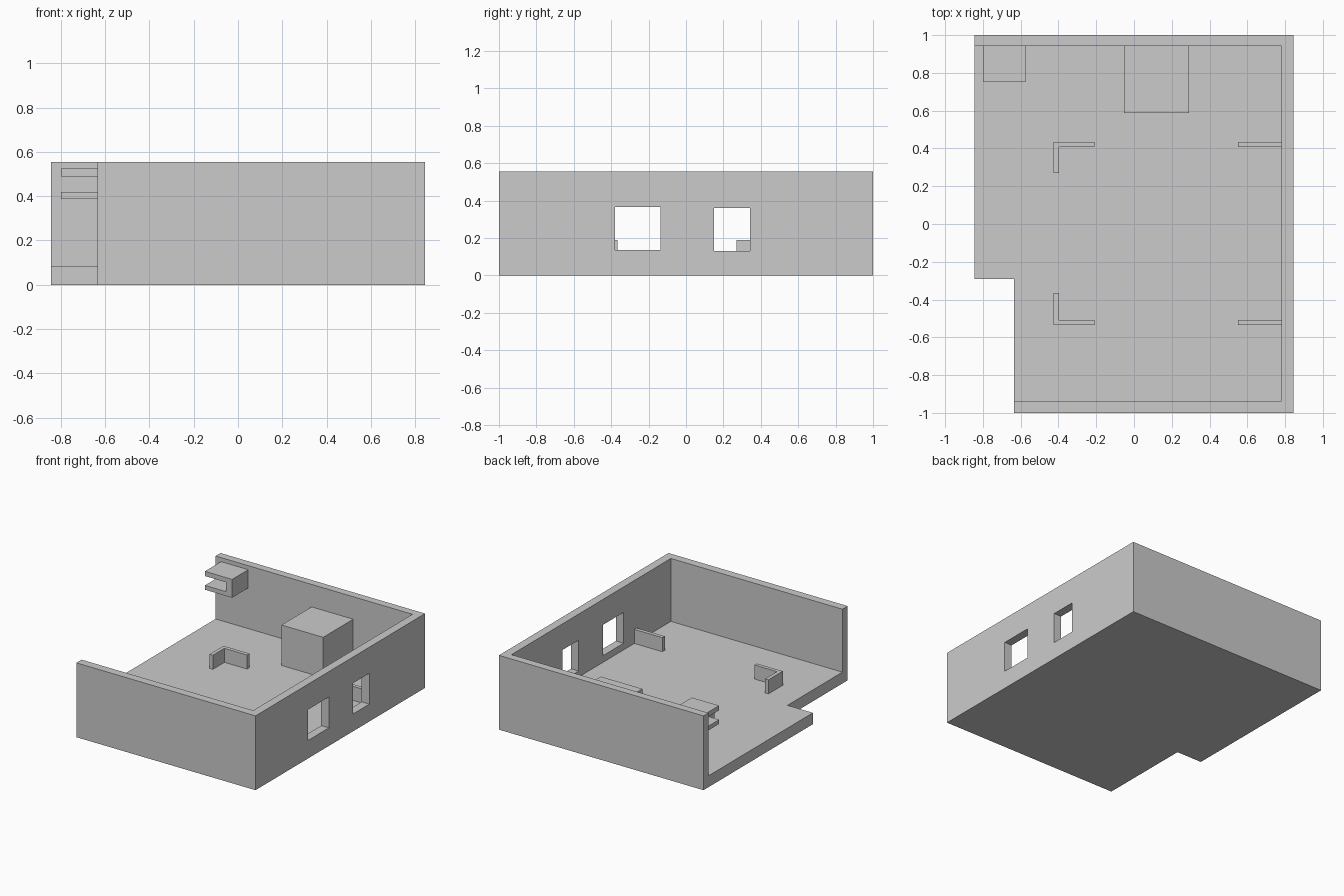
import bpy
import bmesh

default = bpy.data.objects.get("Cube")
if default:
    bpy.data.objects.remove(default, do_unlink=True)

# Single plain grey
GREY = (0.6, 0.6, 0.6, 1.0)
grey = bpy.data.materials.new("plain_grey")
grey.use_nodes = True
grey.diffuse_color = GREY
grey.node_tree.nodes["Principled BSDF"].inputs["Base Color"].default_value = GREY


def prism(name, outline, low, high, axis="z"):
    """Extrude an outline along z, or an x-z outline along y."""
    bm = bmesh.new()
    if axis == "z":
        verts = [bm.verts.new((a, b, low)) for a, b in outline]
        step = (0, 0, high - low)
    else:
        verts = [bm.verts.new((a, low, b)) for a, b in outline]
        step = (0, high - low, 0)
    face = bm.faces.new(verts)
    grown = bmesh.ops.extrude_face_region(bm, geom=[face], use_keep_orig=True)
    moved = [g for g in grown["geom"] if isinstance(g, bmesh.types.BMVert)]
    bmesh.ops.translate(bm, vec=step, verts=moved)
    bmesh.ops.recalc_face_normals(bm, faces=bm.faces[:])
    mesh = bpy.data.meshes.new(name)
    bm.to_mesh(mesh)
    bm.free()
    mesh.materials.append(grey)
    obj = bpy.data.objects.new(name, mesh)
    bpy.context.collection.objects.link(obj)
    return obj


def box(name, x0, x1, y0, y1, z0, z1):
    return prism(name, [(x0, y0), (x1, y0), (x1, y1), (x0, y1)], z0, z1)


def cut(target, cutter):
    mod = target.modifiers.new("cut", "BOOLEAN")
    mod.operation = "DIFFERENCE"
    mod.solver = "EXACT"
    mod.object = cutter
    cutter.hide_render = True
    bpy.context.view_layer.objects.active = target
    bpy.ops.object.modifier_apply(modifier=mod.name)
    bpy.data.objects.remove(cutter, do_unlink=True)


FLOOR, TOP, LOW_WALL = 0.085, 0.555, 0.19
LEFT, RIGHT, INNER = -0.845, 0.845, 0.782
NOTCH_X, NOTCH_Y = -0.635, -0.29

# Room shell: notched footprint, hollowed and open on one side
shell = prism("room_shell", [(NOTCH_X, -1), (RIGHT, -1), (RIGHT, 1), (LEFT, 1),
                             (LEFT, NOTCH_Y), (NOTCH_X, NOTCH_Y)], 0, TOP)
cut(shell, box("hollow_cutter", -1.5, INNER, -0.938, 0.942, FLOOR, 1))

# Two windows in the side wall
for y0, y1, z0, z1 in [(-0.38, -0.135, 0.135, 0.365), (0.15, 0.342, 0.13, 0.36)]:
    cut(shell, box("window_cutter", 0.7, 0.95, y0, y1, z0, z1))

# Low corner partitions and wall stubs
T = 0.028
for label, y, tip in [("back", 0.435, 0.27), ("front", -0.535, -0.365)]:
    inner = y - T if label == "back" else y + T
    prism(label + "_corner_partition",
          [(-0.425, y), (-0.21, y), (-0.21, inner), (-0.425 + T, inner),
           (-0.425 + T, tip), (-0.425, tip)], FLOOR, LOW_WALL)
    box(label + "_wall_stub", 0.55, INNER, min(y, inner), max(y, inner), FLOOR, LOW_WALL)

# Block against the back wall
box("back_block", -0.052, 0.292, 0.588, 0.942, FLOOR, 0.387)

# Wall shelf with a C-shaped section
prism("wall_shelf", [(-0.8, 0.388), (-0.575, 0.388), (-0.575, 0.525), (-0.8, 0.525),
                     (-0.8, 0.49), (-0.625, 0.49), (-0.625, 0.42), (-0.8, 0.42)],
      0.752, 0.942, axis="y")
